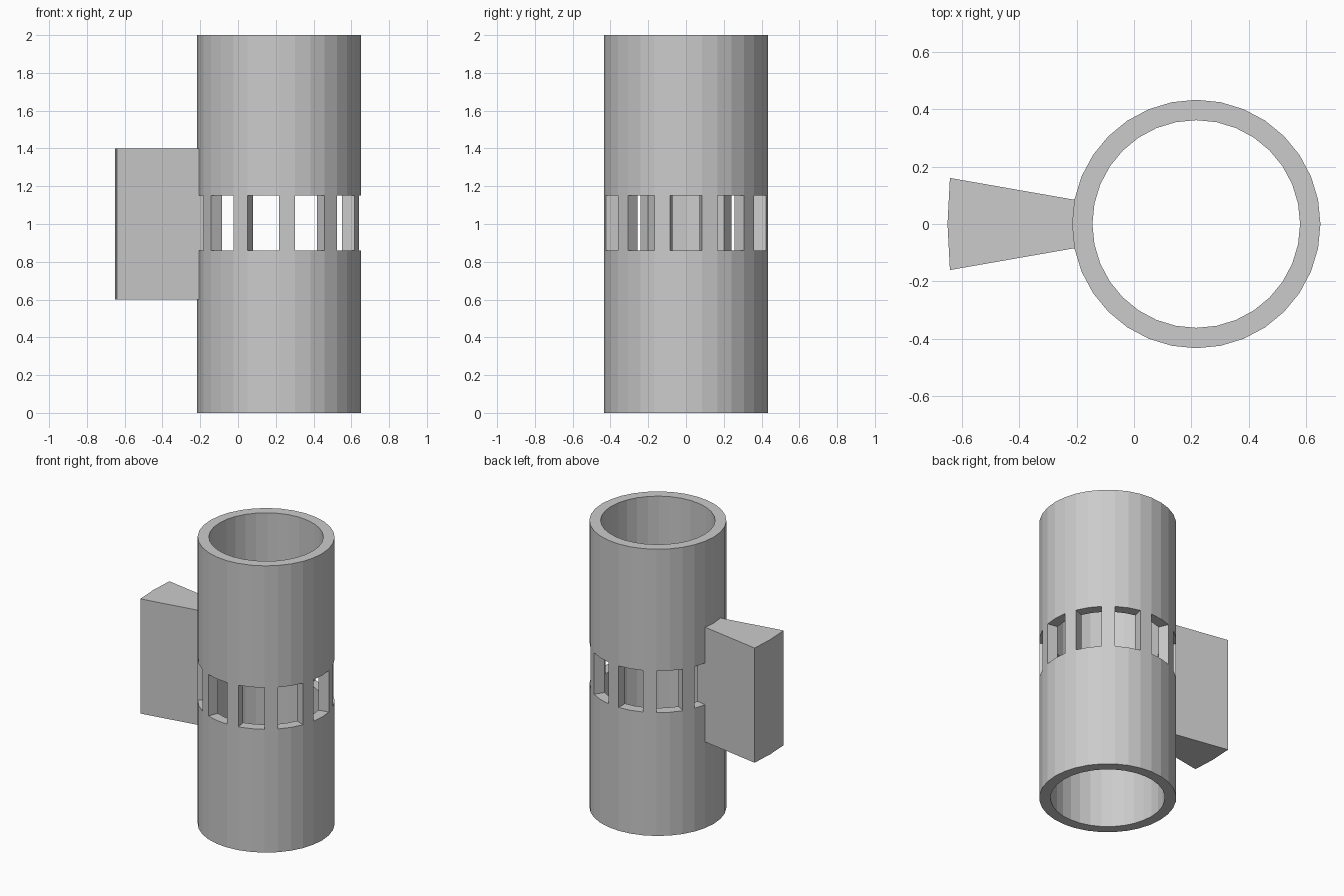
import bpy, bmesh, math

if "Cube" in bpy.data.objects:
    bpy.data.objects.remove(bpy.data.objects["Cube"])

N = 32                                   # sides of the tube
CX, R_OUT, R_IN = 0.217, 0.433, 0.362
Z = [0, 0.6, 0.86, 1.15, 1.4, 2.0]       # row heights
WINDOW_ROW = 2
FIN_SEGMENTS = (N // 2 - 1, N // 2)

bm = bmesh.new()


def ring(radius, z):
    return [bm.verts.new((CX + radius * math.cos(2 * math.pi * i / N),
                          radius * math.sin(2 * math.pi * i / N), z)) for i in range(N)]


def solid(i, row):
    """True where the wall is filled; windows mirror across y = 0."""
    if not 0 <= row < len(Z) - 1:
        return False
    i %= N
    s = min(i, N - 1 - i)
    return row != WINDOW_ROW or s % 3 == 1 or s == N // 2 - 1


outer = [ring(R_OUT, z) for z in Z]
inner = [ring(R_IN, z) for z in Z]
fin_faces = []

# Tube wall, with window reveals wherever a neighbouring cell is open
for row in range(len(Z) - 1):
    for i in range(N):
        if not solid(i, row):
            continue
        j = (i + 1) % N
        lo, hi, ilo, ihi = outer[row], outer[row + 1], inner[row], inner[row + 1]
        face = bm.faces.new((lo[i], lo[j], hi[j], hi[i]))
        if i in FIN_SEGMENTS and 1 <= row <= 3:
            fin_faces.append(face)
        bm.faces.new((ilo[j], ilo[i], ihi[i], ihi[j]))
        if not solid(i - 1, row):
            bm.faces.new((lo[i], hi[i], ihi[i], ilo[i]))
        if not solid(i + 1, row):
            bm.faces.new((lo[j], ilo[j], ihi[j], hi[j]))
        if not solid(i, row + 1):
            bm.faces.new((hi[i], hi[j], ihi[j], ihi[i]))
        if not solid(i, row - 1):
            bm.faces.new((lo[j], lo[i], ilo[i], ilo[j]))

# Side fin, pulled out of the wall and flared sideways
result = bmesh.ops.extrude_face_region(bm, geom=fin_faces)
for v in result["geom"]:
    if isinstance(v, bmesh.types.BMVert):
        v.co.x -= 0.434
        v.co.y *= 1.9
bmesh.ops.delete(bm, geom=[f for f in fin_faces if f.is_valid], context="FACES_ONLY")
bmesh.ops.recalc_face_normals(bm, faces=bm.faces)

mesh = bpy.data.meshes.new("vented_tube_with_fin")
bm.to_mesh(mesh)
bm.free()
bpy.context.collection.objects.link(bpy.data.objects.new("vented_tube_with_fin", mesh))
